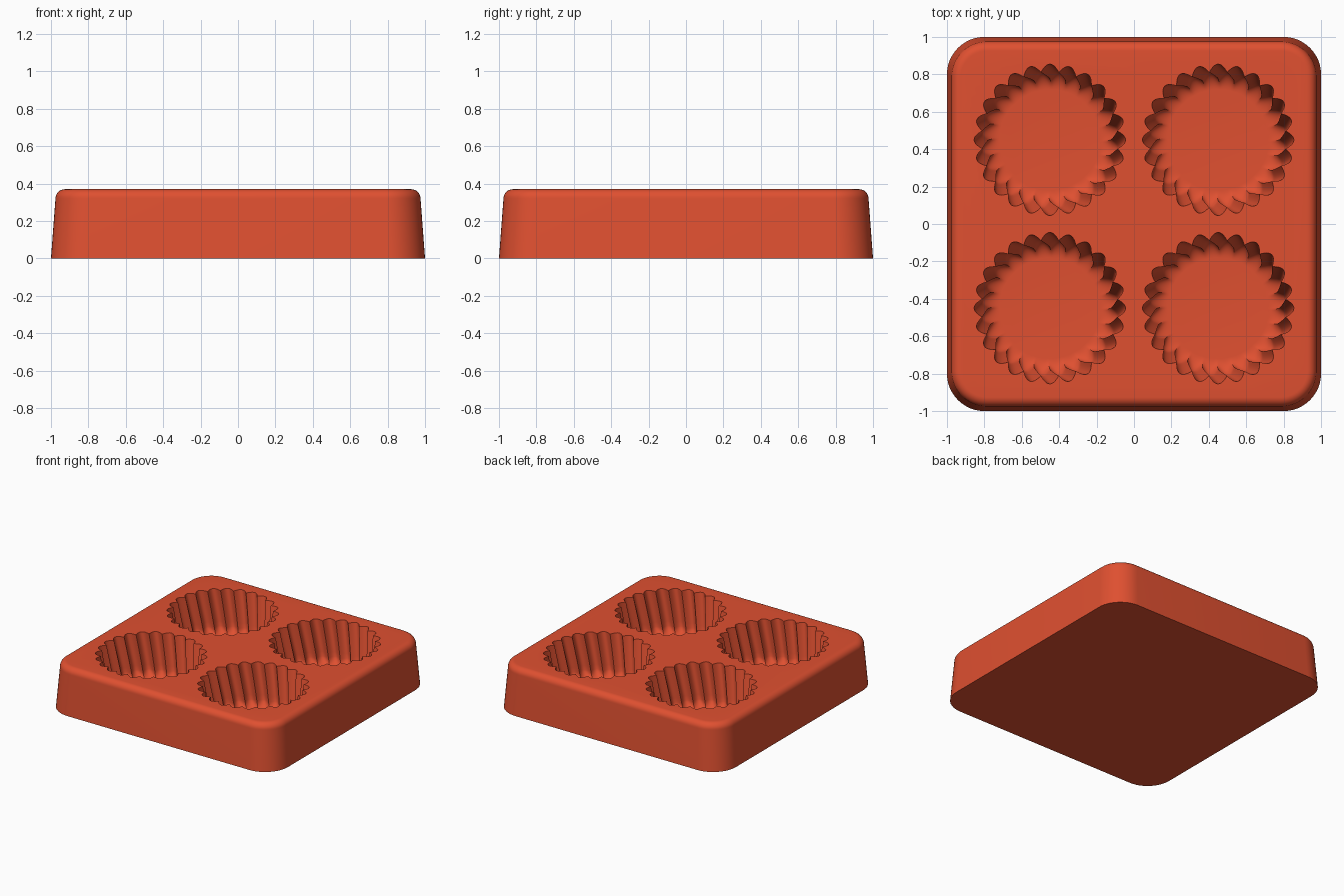
import bpy, bmesh
from math import sin, cos, pi, tau

cube = bpy.data.objects.get("Cube")
if cube:
    bpy.data.objects.remove(cube)

red = bpy.data.materials.new("brick red silicone")
red.use_nodes = True
colour = (0.74, 0.08, 0.03, 1)
red.diffuse_color = colour
red.node_tree.nodes["Principled BSDF"].inputs["Base Color"].default_value = colour


def loft(name, rings):
    """Skin a stack of equal-length rings and cap both ends."""
    bm = bmesh.new()
    loops = [[bm.verts.new(p) for p in ring] for ring in rings]
    n = len(loops[0])
    for low, high in zip(loops, loops[1:]):
        for i in range(n):
            j = (i + 1) % n
            bm.faces.new((low[i], low[j], high[j], high[i]))
    bm.faces.new(loops[0])
    bm.faces.new(loops[-1])
    bmesh.ops.recalc_face_normals(bm, faces=bm.faces)
    mesh = bpy.data.meshes.new(name)
    bm.to_mesh(mesh)
    bm.free()
    mesh.materials.append(red)
    obj = bpy.data.objects.new(name, mesh)
    bpy.context.collection.objects.link(obj)
    return obj


def rounded_square(half, radius, z, steps=12):
    ring = []
    for k, (sx, sy) in enumerate([(1, 1), (-1, 1), (-1, -1), (1, -1)]):
        for s in range(steps + 1):
            a = (k + s / steps) * pi / 2
            ring.append((sx * (half - radius) + radius * cos(a),
                         sy * (half - radius) + radius * sin(a), z))
    return ring


# Tapered block with a rounded top rim
HEIGHT, RIM = 0.37, 0.05
rings = [rounded_square(1, 0.2, 0)]
for s in range(9):
    a = s / 8 * pi / 2
    inset = RIM * (1 - cos(a))
    rings.append(rounded_square(0.976 - inset, 0.19 - inset, HEIGHT - RIM * (1 - sin(a))))
body = loft("baking_mould", rings)

# Fluted cup: twisted sloping wall, curved foot, flat floor
LOBES, DEPTH, FOOT, TWIST = 24, 0.34, 0.06, 0.15


def fluted_ring(x, y, radius, flute, z):
    ring = []
    count = LOBES * 12
    turn = TWIST * (z - HEIGHT) / DEPTH
    for i in range(count):
        a = tau * i / count
        r = radius + flute * abs(cos(LOBES * a / 2))
        ring.append((x + r * cos(a + turn), y + r * sin(a + turn), z))
    return ring


def cup(x, y):
    floor = HEIGHT - DEPTH
    stack = []
    for s in range(9):
        a = s / 8 * pi / 2
        stack.append((0.27 + FOOT * sin(a), 0.035 * s / 8, floor + FOOT * (1 - cos(a))))
    for s in range(1, 10):
        t = s / 8
        z = floor + FOOT + (DEPTH - FOOT) * t
        stack.append((0.33 + 0.034 * t, 0.035 + 0.006 * t, z))
    return loft("cup_cutter", [fluted_ring(x, y, *level) for level in stack])


for x in (-0.45, 0.45):
    for y in (-0.45, 0.45):
        cutter = cup(x, y)
        cutter.hide_render = True
        cut = body.modifiers.new("cup", "BOOLEAN")
        cut.operation = "DIFFERENCE"
        cut.solver = "EXACT"
        cut.object = cutter

# Bake the cuts, then drop the cutters
bpy.context.view_layer.update()
graph = bpy.context.evaluated_depsgraph_get()
body.data = bpy.data.meshes.new_from_object(body.evaluated_get(graph))
body.modifiers.clear()
for obj in [o for o in bpy.data.objects if o.name.startswith("cup_cutter")]:
    bpy.data.objects.remove(obj)

bpy.ops.object.select_all(action="DESELECT")
body.select_set(True)
bpy.context.view_layer.objects.active = body
bpy.ops.object.shade_smooth_by_angle(angle=pi / 6)
